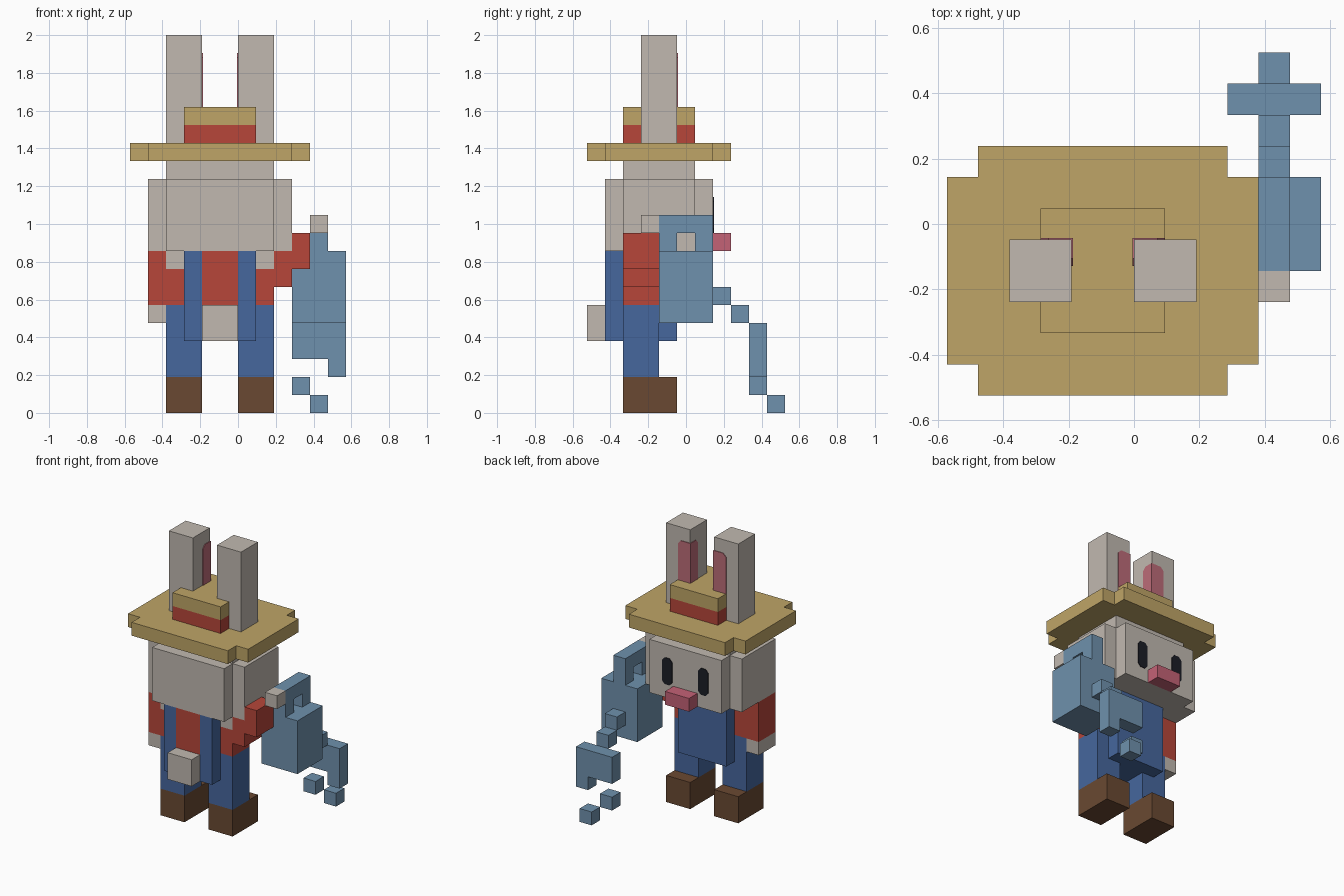
import bpy
import bmesh
from mathutils import Vector

U = 2 / 21          # one block of the model's grid
ORIGIN = Vector((0, 5.5, 0))   # grid coordinates of the world origin

cube = bpy.data.objects.get("Cube")
if cube:
    bpy.data.objects.remove(cube, do_unlink=True)


def linear(c):
    c /= 255
    return c / 12.92 if c <= 0.04045 else ((c + 0.055) / 1.055) ** 2.4


def material(name, r, g, b):
    mat = bpy.data.materials.new(name)
    mat.use_nodes = True
    colour = (linear(r), linear(g), linear(b), 1)
    mat.diffuse_color = colour
    bsdf = mat.node_tree.nodes["Principled BSDF"]
    bsdf.inputs["Base Color"].default_value = colour
    bsdf.inputs["Roughness"].default_value = 0.9
    return mat


FUR = material("grey fur", 193, 185, 176)
STRAW = material("straw", 191, 165, 103)
RED = material("red cloth", 183, 70, 58)
DENIM = material("blue denim", 70, 103, 158)
LEATHER = material("brown leather", 106, 73, 50)
TIN = material("pale blue tin", 111, 145, 173)
NOSE = material("nose pink", 196, 98, 118)
EAR_PINK = material("inner ear pink", 188, 108, 120)
BLACK = material("eye black", 27, 29, 38)


def prism(name, outline, lo, hi, mats, axis="z", cuts=(), rule=None):
    """Extrude a flat outline along an axis, in grid units.
    cuts: (axis index, position) planes; rule: face centre, normal -> slot."""
    place = {"x": lambda p, h: (h, p[0], p[1]),
             "y": lambda p, h: (p[0], h, p[1]),
             "z": lambda p, h: (p[0], p[1], h)}[axis]
    bm = bmesh.new()
    base = bm.faces.new([bm.verts.new(place(p, lo)) for p in outline])
    new = bmesh.ops.extrude_face_region(bm, geom=[base])["geom"]
    shift = Vector(place((0, 0), hi - lo))
    bmesh.ops.translate(bm, vec=shift,
                        verts=[g for g in new if isinstance(g, bmesh.types.BMVert)])
    for index, pos in cuts:
        co, no = Vector(), Vector()
        co[index], no[index] = pos, 1
        bmesh.ops.bisect_plane(bm, geom=bm.verts[:] + bm.edges[:] + bm.faces[:],
                               plane_co=co, plane_no=no)
    bmesh.ops.recalc_face_normals(bm, faces=bm.faces)
    if rule:
        for face in bm.faces:
            face.material_index = rule(face.calc_center_median(), face.normal)
    for v in bm.verts:
        v.co = (v.co - ORIGIN) * U
    mesh = bpy.data.meshes.new(name)
    bm.to_mesh(mesh)
    bm.free()
    for mat in mats if isinstance(mats, list) else [mats]:
        mesh.materials.append(mat)
    obj = bpy.data.objects.new(name, mesh)
    bpy.context.collection.objects.link(obj)
    return obj


def rect(x0, x1, y0, y1):
    return [(x0, y0), (x1, y0), (x1, y1), (x0, y1)]


def box(name, x, y, z, mat):
    return prism(name, rect(*x, *y), *z, mat)


def notched(x0, x1, y0, y1):
    """Rectangle with a one-block notch at each corner."""
    return [(x0 + 1, y0), (x1 - 1, y0), (x1 - 1, y0 + 1), (x1, y0 + 1),
            (x1, y1 - 1), (x1 - 1, y1 - 1), (x1 - 1, y1), (x0 + 1, y1),
            (x0 + 1, y1 - 1), (x0, y1 - 1), (x0, y0 + 1), (x0 + 1, y0 + 1)]


# Head
prism("head", notched(-5, 3, 1, 7), 9, 13, FUR)
box("head_top", (-4, 2), (2, 6), (13, 14), FUR)
box("nose", (-2, 0), (7, 8), (9, 10), NOSE)

# Hat
prism("hat_brim", notched(-6, 4, 0, 8), 14, 15, STRAW)
box("hat_band", (-3, 1), (2, 6), (15, 16), RED)
box("hat_crown", (-3, 1), (2, 6), (16, 17), STRAW)


# Torso: dungarees with shoulder straps over a shirt
def torso_colour(c, n):
    centre = -3 < c.x < 1
    if centre and (c.y < 2.01 or c.y > 3.99):
        back_gap = n.y < -0.5 and -2 < c.x < 0 and c.z > 6
        return 1 if back_gap else 0
    if c.z < 6:
        return 0
    return 2 if n.y < -0.5 and c.z > 8 else 1


prism("torso", notched(-4, 2, 1, 5), 4, 9, [DENIM, RED, FUR],
      cuts=[(2, 6), (2, 8), (0, -2), (0, 0)],
      rule=lambda c, n: 0 if abs(n.x) > 0.5 and -3.5 < c.x < 1.5 else torso_colour(c, n))
box("tail", (-2, 0), (0, 1), (4, 6), FUR)

# Paired parts, mirrored about the middle of the body at x = -1
for side, s in (("left", 1), ("right", -1)):
    def mx(a, b):
        return tuple(sorted((-1 + s * a, -1 + s * b)))

    box(side + "_ear", mx(1, 3), (3, 5), (15, 21), FUR)
    box(side + "_leg", mx(1, 3), (2, 4), (2, 4), DENIM)
    box(side + "_shoe", mx(1, 3), (2, 5), (0, 2), LEATHER)

    # Inner ear plates wrap round the inner edge of each ear
    front = [(1, 15), (2, 15), (2, 19.75), (1.75, 20), (1, 20)]
    prism(side + "_inner_ear_front", [(-1 + s * x, z) for x, z in front],
          5, 5.05, EAR_PINK, "y")
    prism(side + "_inner_ear_side",
          [(5.05, 15), (4.15, 15), (4.15, 19.75), (4.4, 20), (5.05, 20)],
          *mx(0.95, 1), EAR_PINK, "x")

    # Eye plate with clipped corners
    e = [(1.3, 10), (1.7, 10), (1.92, 10.25), (1.92, 11.75),
         (1.7, 12), (1.3, 12), (1.08, 11.75), (1.08, 10.25)]
    prism(side + "_eye", [(-1 + s * x, z) for x, z in e], 7, 7.05, BLACK, "y")

# Arms: one hanging, one raised to the can
box("right_sleeve", (-5, -4), (2, 4), (6, 9), RED)
box("right_hand", (-5, -4), (2, 4), (5, 6), FUR)
prism("left_sleeve", [(2, 7), (3, 7), (3, 8), (4, 8), (4, 10), (3, 10), (3, 9), (2, 9)],
      2, 4, RED, "y")
box("left_hand", (4, 5), (3, 4), (10, 11), FUR)

# Watering can
box("can_body", (3, 6), (4, 7), (5, 9), TIN)
prism("can_handle", [(4, 9), (5, 9), (5, 10), (6, 10), (6, 9), (7, 9), (7, 11), (4, 11)],
      4, 5, TIN, "x")
box("can_spout_base", (4, 5), (7, 8), (6, 7), TIN)
box("can_spout_tip", (4, 5), (8, 9), (5, 6), TIN)
prism("can_rose", [(3, 3), (5, 3), (5, 2), (6, 2), (6, 5), (3, 5)], 9, 10, TIN, "y")
box("water_drop_upper", (3, 4), (9, 10), (1, 2), TIN)
box("water_drop_lower", (4, 5), (10, 11), (0, 1), TIN)
